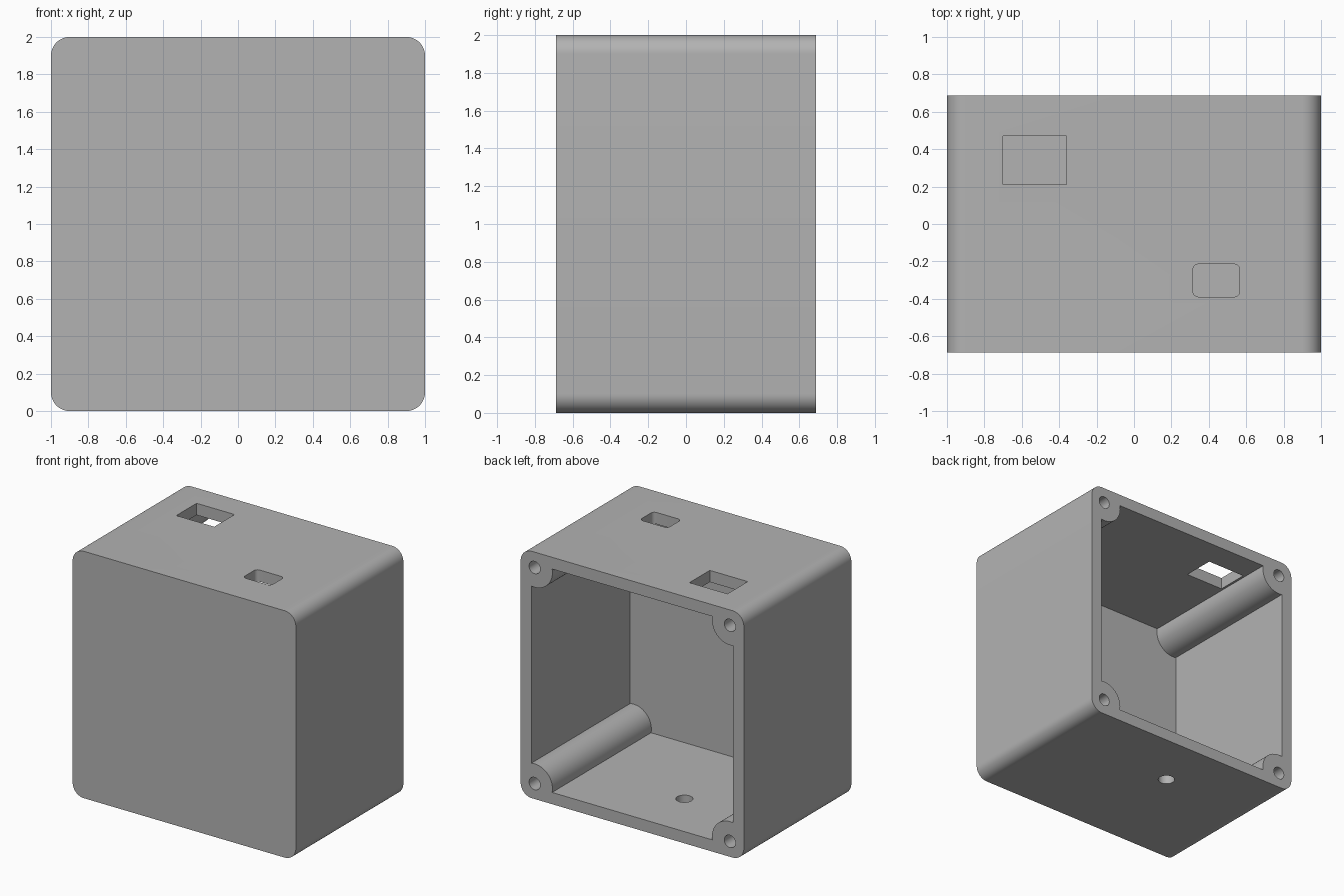
import bpy
import bmesh
from mathutils import Matrix, Vector
from math import cos, sin, pi

if "Cube" in bpy.data.objects:
    bpy.data.objects.remove(bpy.data.objects["Cube"], do_unlink=True)

HALF_DEPTH = 0.688
WALL = 0.095
FRONT_WALL = 0.11
SCREW = 0.875  # screw centres, measured from the middle of the box

grey = bpy.data.materials.new("plain grey")
grey.use_nodes = True
colour = (0.45, 0.45, 0.45, 1)
grey.diffuse_color = colour
grey.node_tree.nodes["Principled BSDF"].inputs["Base Color"].default_value = colour


def prism(name, centre, width, height, length, radius, axis, steps=12):
    """Rounded rectangle extruded along the y or z axis, centred."""
    bm = bmesh.new()
    verts = []
    corners = [(1, 1), (-1, 1), (-1, -1), (1, -1)]
    for i, (sx, sz) in enumerate(corners):
        cx, cz = sx * (width / 2 - radius), sz * (height / 2 - radius)
        for k in range(steps + 1 if radius else 1):
            a = (i + k / steps) * pi / 2
            verts.append(bm.verts.new((cx + radius * cos(a), cz + radius * sin(a), -length / 2)))
    face = bm.faces.new(verts)
    extruded = bmesh.ops.extrude_face_region(bm, geom=[face])["geom"]
    top = [v for v in extruded if isinstance(v, bmesh.types.BMVert)]
    bmesh.ops.translate(bm, verts=top, vec=(0, 0, length))
    bmesh.ops.remove_doubles(bm, verts=bm.verts, dist=1e-5)
    if axis == "y":
        bmesh.ops.rotate(bm, verts=bm.verts, cent=(0, 0, 0), matrix=Matrix.Rotation(pi / 2, 3, "X"))
    bmesh.ops.translate(bm, verts=bm.verts, vec=Vector(centre))
    bmesh.ops.recalc_face_normals(bm, faces=bm.faces)
    mesh = bpy.data.meshes.new(name)
    bm.to_mesh(mesh)
    bm.free()
    mesh.materials.append(grey)
    obj = bpy.data.objects.new(name, mesh)
    bpy.context.collection.objects.link(obj)
    return obj


def cylinder(name, centre, radius, length, axis):
    return prism(name, centre, 2 * radius, 2 * radius, length, radius, axis)


def cut(target, cutter):
    """Subtract the cutter from the target, then discard the cutter."""
    cutter.hide_render = True
    mod = target.modifiers.new("cut", "BOOLEAN")
    mod.operation = "DIFFERENCE"
    mod.solver = "EXACT"
    mod.object = cutter
    bpy.context.view_layer.objects.active = target
    bpy.ops.object.modifier_apply(modifier=mod.name)
    bpy.data.objects.remove(cutter, do_unlink=True)


# Outer shell with rounded long edges
box = prism("enclosure_box", (0, 0, 1), 2, 2, 2 * HALF_DEPTH, 0.1, "y")

# Cavity open at the back, leaving a round post in every corner
inner = 2 - 2 * WALL
depth = 2 * HALF_DEPTH - FRONT_WALL + 0.2
middle = -HALF_DEPTH + FRONT_WALL + depth / 2
cavity = prism("cavity_cutter", (0, middle, 1), inner, inner, depth, 0, "y")
screws = [(x, 1 + z) for x in (-SCREW, SCREW) for z in (-SCREW, SCREW)]
for x, z in screws:
    cut(cavity, cylinder("post_space", (x, 0, z), 0.16, 4, "y"))
cut(box, cavity)

# Blind screw holes in the posts
for x, z in screws:
    cut(box, cylinder("screw_cutter", (x, HALF_DEPTH, z), 0.05, 0.8, "y"))

# Two sockets in the roof and a cable hole in the floor
cut(box, prism("large_socket_cutter", (-0.53, 0.34, 2), 0.34, 0.26, 0.5, 0, "z"))
cut(box, prism("small_socket_cutter", (0.44, -0.302, 2), 0.25, 0.175, 0.5, 0.03, "z", 6))
cut(box, cylinder("cable_cutter", (-0.14, 0.22, 0), 0.063, 0.5, "z"))

# Smooth the rounded surfaces, keep the edges crisp
bpy.ops.object.select_all(action="DESELECT")
box.select_set(True)
bpy.context.view_layer.objects.active = box
bpy.ops.object.shade_smooth_by_angle(angle=pi / 6)
